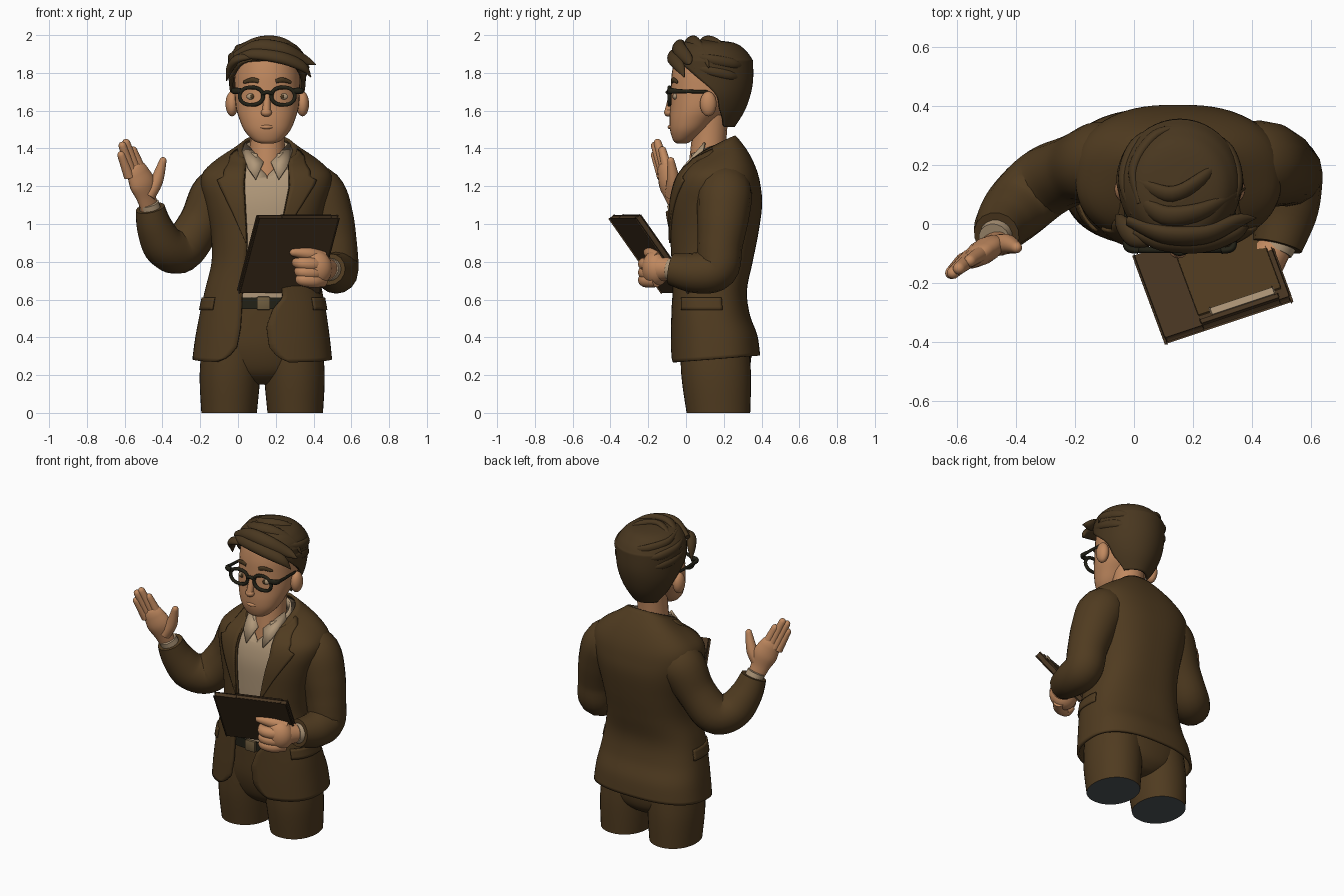
import bpy, bmesh, math
from mathutils import Vector, Matrix

if "Cube" in bpy.data.objects:
    bpy.data.objects.remove(bpy.data.objects["Cube"])

def mat(name, *c):
    m = bpy.data.materials.new(name)
    m.diffuse_color = (*c, 1)
    m.use_nodes = True
    m.node_tree.nodes["Principled BSDF"].inputs["Base Color"].default_value = m.diffuse_color
    return m

SUIT = mat("suit brown", .08, .044, .0145)
HAIR = mat("hair brown", .066, .038, .014)
SKIN = mat("skin", .53, .25, .115)
SHIRT = mat("shirt beige", .43, .31, .19)
BLACK = mat("frame black", .016, .015, .008)
BOARD = mat("board brown", .066, .037, .016)
CUT = mat("cut slate", .075, .09, .10)
BRASS = mat("buckle brass", .16, .11, .05)
HX, BX = .155, .128          # head and hip centre lines

# ---------- helpers ----------
def finish(name, bm, m, thick=0, angle=50):
    bmesh.ops.remove_doubles(bm, verts=bm.verts, dist=.0002)
    bmesh.ops.recalc_face_normals(bm, faces=bm.faces)
    me = bpy.data.meshes.new(name)
    bm.to_mesh(me)
    bm.free()
    me.materials.append(m)
    me.shade_smooth()
    me.set_sharp_from_angle(angle=math.radians(angle))
    ob = bpy.data.objects.new(name, me)
    bpy.context.collection.objects.link(ob)
    if thick:
        s = ob.modifiers.new("thickness", 'SOLIDIFY')
        s.thickness, s.offset = thick, 0
    return ob

def loft(name, rings, m, closed=True, thick=0, angle=50):
    bm = bmesh.new()
    vs = [[bm.verts.new(p) for p in r] for r in rings]
    n = len(vs[0])
    for a, b in zip(vs, vs[1:]):
        for i in range(n if closed else n - 1):
            j = (i + 1) % n
            bm.faces.new((a[i], a[j], b[j], b[i]))
    if closed:
        bm.faces.new(vs[0])
        bm.faces.new(vs[-1])
    return finish(name, bm, m, thick, angle)

def spline(rows, n):
    out, last = [], len(rows) - 1
    for i in range(last):
        q = [rows[max(i - 1, 0)], rows[i], rows[i + 1], rows[min(i + 2, last)]]
        for j in range(n):
            f = j / n
            out.append(tuple(.5 * (2 * b + (c - a) * f + (2 * a - 5 * b + 4 * c - d) * f * f
                       + (3 * b - a - 3 * c + d) * f ** 3) for a, b, c, d in zip(*q)))
    return out + [tuple(rows[-1])]

def look(rows, z):
    z = min(max(z, rows[0][0]), rows[-1][0])
    for a, b in zip(rows, rows[1:]):
        if z <= b[0]:
            f = (z - a[0]) / (b[0] - a[0])
            return [u + (v - u) * f for u, v in zip(a, b)]

def oval(cx, rx, yf, yb, t, p=1):
    s, c = math.sin(t), math.cos(t)
    return (cx + rx * math.copysign(abs(s) ** p, s),
            (yf + yb) / 2 - (yb - yf) / 2 * math.copysign(abs(c) ** p, c))

def stack(name, cx, rows, m, p=1, n=5, seg=36):
    """Closed loft of ovals; rows are z, half width, front y, back y."""
    return loft(name, [[(*oval(cx, rx, yf, yb, 2 * math.pi * i / seg, p), z) for i in range(seg)]
                       for z, rx, yf, yb in spline(rows, n)], m)

def tube(name, pts, m, side=(0, 1, 0), flat=1, n=6, seg=16, tip=True):
    """Tapered tube through x, y, z, radius points, with a rounded tip."""
    s = spline(pts, n)
    c, rings = [Vector(p[:3]) for p in s], []
    def ring(o, d, r):
        a = Vector(side)
        a = (a - d * a.dot(d)).normalized()
        b = d.cross(a) * flat
        rings.append([o + (a * math.cos(2 * math.pi * i / seg) + b * math.sin(2 * math.pi * i / seg)) * r
                      for i in range(seg)])
    for i in range(len(s)):
        d = (c[min(i + 1, len(c) - 1)] - c[max(i - 1, 0)]).normalized()
        ring(c[i], d, max(s[i][3], .003))
    if tip:
        r = max(s[-1][3], .003)
        for a in (.5, 1, 1.4):
            ring(c[-1] + d * r * math.sin(a), d, r * math.cos(a))
    return loft(name, rings, m)

def ball(name, loc, size, m):
    bm = bmesh.new()
    bmesh.ops.create_uvsphere(bm, u_segments=24, v_segments=14, radius=1,
                              matrix=Matrix.Translation(loc) @ Matrix.Diagonal((*size, 1)))
    return finish(name, bm, m)

def block(name, o, u, v, w, m, bev=.006):
    """Bevelled slab from corner o with edge vectors u, v, w."""
    bm = bmesh.new()
    bmesh.ops.create_cube(bm, size=1)
    o, u, v, w = map(Vector, (o, u, v, w))
    for k in bm.verts:
        k.co = o + u * (k.co.x + .5) + v * (k.co.y + .5) + w * (k.co.z + .5)
    bmesh.ops.bevel(bm, geom=bm.edges[:], offset=bev, segments=2, affect='EDGES', profile=.5)
    return finish(name, bm, m, angle=35)

# ---------- jacket surface: z, centre x, half width, front y, back y, slope ----------
BODY = spline([(.285, .128, .362, -.07, .385, .08), (.4, .13, .348, -.072, .37, .04),
               (.52, .133, .328, -.07, .33, 0), (.65, .135, .302, -.068, .315, 0),
               (.8, .14, .272, -.072, .345, 0), (.95, .145, .282, -.078, .375, 0),
               (1.1, .148, .315, -.078, .395, 0), (1.2, .15, .34, -.06, .387, 0),
               (1.27, .152, .33, -.035, .368, .05), (1.33, .154, .262, -.01, .33, .2),
               (1.375, .155, .175, .01, .285, .4), (1.405, .155, .13, .02, .255, .5)], 6)
OPEN = [(.285, -.11, .27), (.31, -.05, .21), (.36, -.005, .165), (.46, .015, .15), (.55, .02, .185),
        (.61, .022, .236), (.9, .05, .21), (1.2, .035, .27), (1.405, .045, .265)]
P = .78

def surf(z, t, off=0):
    _, cx, rx, yf, yb, k = look(BODY, z)
    x, y = oval(cx, rx + off, yf - off, yb + off, t, P)
    return (x, y, z + k * (y - (yf + yb) / 2))

def angle_at(z, x):
    _, cx, rx, *_ = look(BODY, z)
    s = max(-1, min(1, (x - cx) / rx))
    return math.asin(math.copysign(abs(s) ** (1 / P), s))

def span(a, b, n):
    return [a + (b - a) * i / n for i in range(n + 1)]

rings = []
for z in span(.285, 1.405, 60):
    _, xl, xr = look(OPEN, z)
    rings.append([surf(z, t) for t in span(angle_at(z, xr), 2 * math.pi + angle_at(z, xl), 64)])
loft("jacket", rings, SUIT, closed=False, thick=.016)

# shirt under the jacket with an open neck
rings = []
for z in span(.56, 1.385, 40):
    h = max(0, z - 1.26) * .7
    rings.append([surf(z, t, -.02) for t in span(angle_at(z, HX + h), 2 * math.pi + angle_at(z, HX - h), 48)])
loft("shirt", rings, SHIRT, closed=False, thick=.006)

# lapels and pocket flaps follow the jacket surface
LAPEL = [(.9, .004), (1.05, .06), (1.24, .14), (1.25, .105), (1.3, .105), (1.395, .06)]
for s, label in ((-1, "right"), (1, "left")):
    rows = []
    for z in span(.9, 1.395, 40):
        e = look(OPEN, z)[1 if s < 0 else 2]
        w = look(LAPEL, z)[1]
        rows.append([surf(z, t, .012) for t in span(angle_at(z, e), angle_at(z, e + s * w), 6)])
    loft(label + "_lapel", rows, SUIT, closed=False, thick=.01)
    loft(label + "_pocket_flap", [[surf(z, s * t, .011) for t in span(.85, 1.8, 14)]
                                  for z in span(.545, .61, 4)], SUIT, closed=False, thick=.012)
    # shirt collar wing
    bm = bmesh.new()
    quad = [(.115, .1, 1.43), (.02, .015, 1.325), (.06, -.05, 1.235), (.105, -.012, 1.30), (.13, .09, 1.385)]
    bm.faces.new([bm.verts.new((HX + s * x, y, z)) for x, y, z in quad])
    bmesh.ops.triangulate(bm, faces=bm.faces[:])
    finish(label + "_collar_wing", bm, SHIRT, .012)

# collar stand around the neck
loft("collar_stand", [[(*oval(HX, r, .02, .235, t), z + .4 * (oval(HX, r, .02, .235, t)[1] - .13))
     for t in span(.5, 2 * math.pi - .5, 36)] for z, r in ((1.34, .122), (1.41, .112))], SHIRT, False, .012)

# ---------- trousers and belt ----------
stack("trouser_hips", BX, [(.15, .05, .1, .24), (.17, .14, .05, .29), (.23, .26, -.005, .335), (.35, .322, -.04, .345),
                           (.5, .3, -.047, .31), (.6, .275, -.047, .295)], SUIT, .9)
for s, label in ((-1, "right"), (1, "left")):
    leg = loft(label + "_leg", [[(*oval(BX + s * o, r, yf, yb, 2 * math.pi * i / 36, .95), z) for i in range(36)]
               for z, o, r, yf, yb in spline([(0, .175, .147, .003, .34), (.2, .17, .161, -.025, .344),
                                              (.4, .155, .16, -.03, .33)], 6)], SUIT)
    leg.data.materials.append(CUT)
    for f in leg.data.polygons:
        if f.normal.z < -.9:
            f.material_index = 1
stack("belt", BX, [(.55, .28, -.06, .297), (.61, .28, -.06, .297)], BLACK, .9, 1)
block("belt_buckle", (.10, -.073, .545), (.07, 0, 0), (0, .02, 0), (0, 0, .07), BRASS)

# ---------- sleeves, cuffs and hands ----------
RS = (-.6, .78, .2)
tube("right_sleeve", [(-.02, .205, 1.2, .125), (-.11, .205, 1.15, .142), (-.2, .185, 1.0, .118), (-.30, .14, .865, .122),
                      (-.385, .065, .88, .115), (-.44, .005, .98, .097), (-.465, -.035, 1.085, .078)], SUIT, RS, tip=False)
tube("right_cuff", [(-.46, -.03, 1.06, .058), (-.473, -.05, 1.11, .054)], SHIRT, RS, tip=False)
tube("left_sleeve", [(.32, .205, 1.2, .12), (.42, .205, 1.16, .145), (.475, .195, 1.03, .137), (.51, .18, .89, .12),
                     (.522, .16, .765, .116), (.515, .05, .742, .108), (.485, -.075, .76, .085)],
     SUIT, (1, 0, 0), tip=False)
tube("left_cuff", [(.495, -.05, .755, .066), (.478, -.092, .762, .058)], SHIRT, (1, 0, 0), tip=False)

W = (.87, .48, 0)
tube("right_palm", [(-.465, -.045, 1.07, .048), (-.485, -.07, 1.14, .056), (-.505, -.09, 1.21, .074),
                    (-.53, -.107, 1.27, .064)], SKIN, W, .58)
for name, a, b in (("little", (-.575, -.125, 1.25), (-.618, -.165, 1.365)),
                   ("ring", (-.558, -.115, 1.265), (-.612, -.165, 1.415)),
                   ("middle", (-.535, -.105, 1.275), (-.592, -.15, 1.43)),
                   ("index", (-.505, -.092, 1.265), (-.555, -.125, 1.39))):
    tube("right_%s_finger" % name, [(*a, .029), (*b, .021)], SKIN, W)
tube("right_thumb", [(-.475, -.075, 1.15, .037), (-.43, -.068, 1.23, .034), (-.397, -.08, 1.335, .019)],
     SKIN, (0, 1, 0))

ball("left_palm", (.41, -.16, .765), (.09, .075, .095), SKIN)
tube("left_wrist", [(.485, -.07, .76, .055), (.44, -.13, .765, .07)], SKIN, (0, 0, 1))
for i, z in enumerate((.70, .74, .785)):
    tube("left_finger_%d" % (i + 1), [(.45, -.155, z, .034), (.40, -.205, z, .037), (.34, -.22, z + .005, .033),
                                      (.31 + .012 * (2 - i), -.19, z + .01, .026)], SKIN, (0, 0, 1))
tube("left_thumb", [(.45, -.14, .82, .036), (.38, -.18, .84, .034), (.295, -.205, .85, .022)], SKIN, (0, 0, 1))

# ---------- clipboard: paper side faces the holder ----------
O, U, V = Vector((.01, -.13, .64)), Vector((.42, .14, 0)), Vector((.10, -.27, .385))
N = V.cross(U).normalized()
block("clipboard", O, U, V, N * .026, BOARD, .008)
block("paper_pad", O + U * .3 + V * .04 + N * .024, U * .66, V * .86, N * .01, SUIT, .003)
block("clip_strip", O + U * .4 + V * .9 + N * .024, U * .5, V * .06, N * .016, SHIRT, .005)
block("clip_bar", O + U * .3 + V * .97 + N * .004, U * .62, V * .035, N * .03, BOARD, .004)

# ---------- head ----------
tube("neck", [(HX, .10, 1.2, .1), (HX, .122, 1.45, .092), (HX, .13, 1.58, .095)], SKIN, (1, 0, 0), tip=False)
stack("head", HX, [(1.425, .025, -.045, .0), (1.44, .07, -.066, .03), (1.49, .118, -.083, .1), (1.55, .146, -.087, .16),
                   (1.62, .166, -.083, .23), (1.72, .173, -.08, .29), (1.8, .172, -.075, .31),
                   (1.88, .155, -.055, .3), (1.93, .105, -.01, .24), (1.95, .03, .06, .15)], SKIN, .94)
ball("nose_tip", (.15, -.092, 1.59), (.029, .024, .022), SKIN)
tube("nose_bridge", [(HX, -.07, 1.7, .016), (.15, -.092, 1.595, .022)], SKIN, (1, 0, 0))
tube("lips", [(.115, -.075, 1.515, .006), (.152, -.086, 1.513, .011), (.19, -.075, 1.515, .006)], SKIN, (0, 0, 1))
for s, label in ((-1, "right"), (1, "left")):
    ball(label + "_ear", (HX + s * .187, .118, 1.636), (.034, .044, .066), SKIN)
    ball(label + "_eye", (HX + s * .08, -.057, 1.675), (.03, .012, .018), SHIRT)
    ball(label + "_iris", (HX + s * .08, -.066, 1.675), (.01, .006, .012), HAIR)
    tube(label + "_eyebrow", [(HX + s * .045, -.073, 1.755, .011), (HX + s * .08, -.066, 1.763, .013),
                              (HX + s * .12, -.048, 1.752, .009)], HAIR, (0, 0, 1), .6)
    # glasses: rim, hinge and temple
    k = [(HX + s * .084 + .062 * math.copysign(abs(math.cos(a)) ** .8, math.cos(a)), -.088,
          1.677 + .046 * math.sin(a)) for a in span(0, 2 * math.pi, 32)]
    tube(label + "_rim", [(*q, .0105) for q in k], BLACK, (0, 1, 0), n=2, seg=10)
    tube(label + "_temple", [(HX + s * .14, -.09, 1.705, .016), (HX + s * .178, -.08, 1.705, .016),
                             (HX + s * .184, -.03, 1.703, .011), (HX + s * .18, .11, 1.70, .008)],
         BLACK, (0, 0, 1), .7)
tube("glasses_bridge", [(HX - .025, -.09, 1.69, .01), (HX, -.098, 1.698, .01), (HX + .025, -.09, 1.69, .01)],
     BLACK, (0, 0, 1))

# hair cap: z, half width, front y, back y, front opening in degrees
CAP = spline([(1.52, .1, 0, .25, 125), (1.6, .15, -.05, .3, 108), (1.68, .183, -.08, .33, 100),
              (1.76, .194, -.08, .345, 76), (1.85, .198, -.072, .345, 40), (1.87, .195, -.068, .34, 0),
              (1.91, .175, -.055, .31, 0), (1.95, .125, -.015, .25, 0), (1.968, .004, .09, .1, 0)], 5)
rings = []
for z, rx, yf, yb, d in CAP:
    t0 = math.radians(max(d, 0))
    rings.append([(*oval(HX, rx, yf, yb, t), z) for t in span(t0, 2 * math.pi - t0, 40)])
loft("hair_cap", rings, HAIR, closed=False, thick=.02)

# swept locks of the fringe and crown
LOCKS = [
    [(.0, -.03, 1.885, .015), (.09, -.063, 1.9, .032), (.23, -.068, 1.88, .036), (.34, -.035, 1.835, .03), (.385, -.01, 1.78, .004)],
    [(-.02, .01, 1.89, .02), (.1, -.035, 1.94, .038), (.24, -.035, 1.925, .04), (.35, .01, 1.87, .03), (.41, .02, 1.845, .004)],
    [(.0, .1, 1.92, .02), (.1, .03, 1.963, .035), (.22, .04, 1.962, .035), (.32, .09, 1.905, .025), (.375, .12, 1.83, .004)],
    [(.07, -.06, 1.885, .015), (0, -.05, 1.875, .03), (-.04, .0, 1.83, .03), (-.06, .03, 1.76, .004)],
    [(.02, .14, 1.94, .02), (.13, .1, 1.972, .03), (.24, .16, 1.95, .03), (.3, .24, 1.88, .004)]]
for i, pts in enumerate(LOCKS):
    tube("hair_lock_%d" % (i + 1), pts, HAIR, (0, .6, .8) if i < 2 else (.3, .8, .5), .7)

# side and back locks wrap around the cap, dropping as they go
for i, (z, a, b) in enumerate(((1.89, 60, 150), (1.83, 65, 140), (1.9, 300, 200), (1.84, 295, 210), (1.94, 290, 170))):
    pts = []
    for f, r in ((0, .015), (.35, .026), (.7, .026), (1, .004)):
        _, rx, yf, yb, _ = look(CAP, z - .06 * f)
        pts.append((*oval(HX, rx, yf, yb, math.radians(a + (b - a) * f)), z - .06 * f, r))
    tube("wrap_lock_%d" % (i + 1), pts, HAIR, (0, 0, 1), .7)
